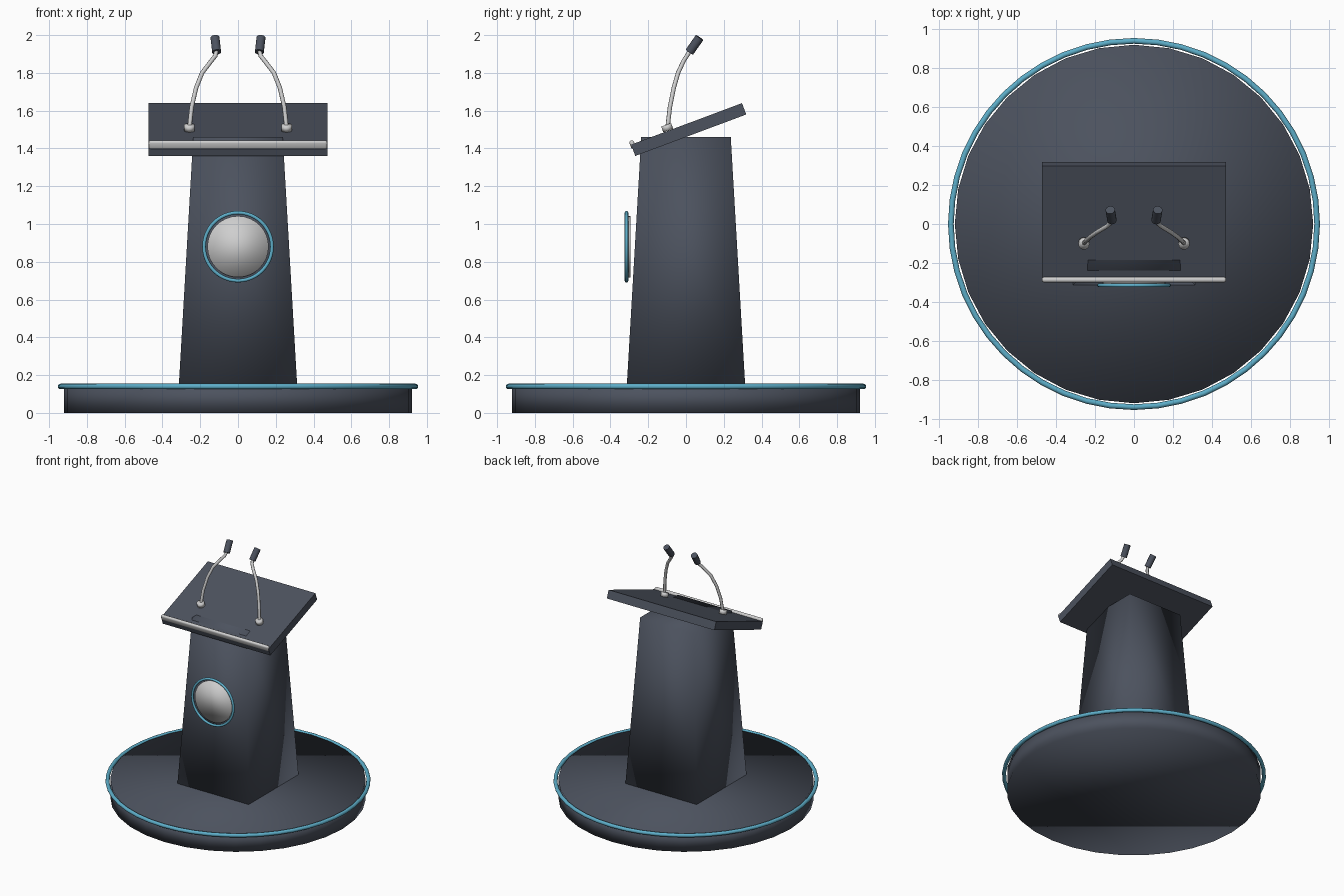
import bpy, math
from mathutils import Vector

if "Cube" in bpy.data.objects:
    bpy.data.objects.remove(bpy.data.objects["Cube"])

def mat(name, rgb):
    m = bpy.data.materials.new(name)
    m.diffuse_color = (*rgb, 1)
    m.use_nodes = True
    m.node_tree.nodes["Principled BSDF"].inputs["Base Color"].default_value = m.diffuse_color
    return m

SLATE = mat("dark slate", (0.072, 0.084, 0.112))
BLUE = mat("sky blue", (0.11, 0.42, 0.58))
SILVER = mat("silver", (0.62, 0.62, 0.62))

def finish(name, material, smooth=True):
    o = bpy.context.object
    o.name = name
    o.data.materials.append(material)
    if smooth:
        bpy.ops.object.shade_smooth()
    return o

def rod(name, a, b, r, material, sides=24, smooth=True):
    a, b = Vector(a), Vector(b)
    bpy.ops.mesh.primitive_cylinder_add(vertices=sides, radius=r, depth=(b - a).length, location=(a + b) / 2)
    o = finish(name, material, smooth)
    o.rotation_euler = (b - a).to_track_quat('Z', 'Y').to_euler()
    return o

def ring(name, loc, big, small, rot=(0, 0, 0)):
    bpy.ops.mesh.primitive_torus_add(major_segments=48, minor_segments=12, major_radius=big,
                                     minor_radius=small, location=loc, rotation=rot)
    return finish(name, BLUE)

def box(name, loc, size, tilt, material, smooth=False):
    bpy.ops.mesh.primitive_cube_add(size=1, location=loc, rotation=(tilt, 0, 0))
    bpy.context.object.scale = size
    return finish(name, material, smooth)

TILT = math.radians(20.5)

# Round platform with a blue trim ring
rod("platform", (0, 0, 0), (0, 0, 0.15), 0.92, SLATE, 32)
ring("platform_trim", (0, 0, 0.14), 0.94, 0.0145)

# Tapered square column
bpy.ops.mesh.primitive_cone_add(vertices=4, radius1=0.313 * math.sqrt(2), radius2=0.237 * math.sqrt(2),
                                depth=1.31, location=(0, 0, 0.805), rotation=(0, 0, math.pi / 4))
finish("column", SLATE)

# Tilted reading board with a silver lip at its lower edge
box("reading_board", (0.0, 0.014, 1.50), (0.945, 0.627, 0.064), TILT, SLATE)
lip = box("board_lip", (0, -0.283, 1.42), (0.945, 0.025, 0.046), TILT, SILVER)
bpy.ops.object.transform_apply(location=False, rotation=False, scale=True)
bev = lip.modifiers.new("round", 'BEVEL')
bev.width, bev.segments = 0.011, 3
bpy.ops.object.shade_smooth()

# Round medallion on the front
rod("medallion", (0, -0.295, 0.88), (0, -0.31, 0.88), 0.162, SILVER, 32)
ring("medallion_trim", (0, -0.315, 0.88), 0.18, 0.0095, (math.pi / 2, 0, 0))

# Pair of gooseneck microphones
up = Vector((0, -math.sin(TILT), math.cos(TILT)))
for side, s in (("left", -1), ("right", 1)):
    foot = Vector((s * 0.257, -0.094, 1.495))
    rod(side + "_mic_base", foot, foot + up * 0.032, 0.028, SILVER, 16)
    path = [(0.257, -0.098, 1.51), (0.245, -0.085, 1.62), (0.222, -0.065, 1.72),
            (0.19, -0.042, 1.80), (0.14, -0.012, 1.865), (0.12, 0.005, 1.89), (0.113, 0.022, 1.92)]
    cu = bpy.data.curves.new(side + "_mic_neck", 'CURVE')
    cu.dimensions = '3D'
    cu.bevel_depth, cu.bevel_resolution, cu.use_fill_caps = 0.0115, 2, True
    sp = cu.splines.new('POLY')
    sp.points.add(len(path) - 1)
    for p, (x, y, z) in zip(sp.points, path):
        p.co = (s * x, y, z, 1)
    sp.use_smooth = True
    cu.materials.append(SILVER)
    bpy.context.collection.objects.link(bpy.data.objects.new(side + "_mic_neck", cu))
    head = rod(side + "_mic_head", (s * 0.113, 0.018, 1.91), (s * 0.122, 0.072, 1.987), 0.024, SLATE, 16)
    bpy.ops.object.shade_smooth_by_angle(angle=math.radians(40))
